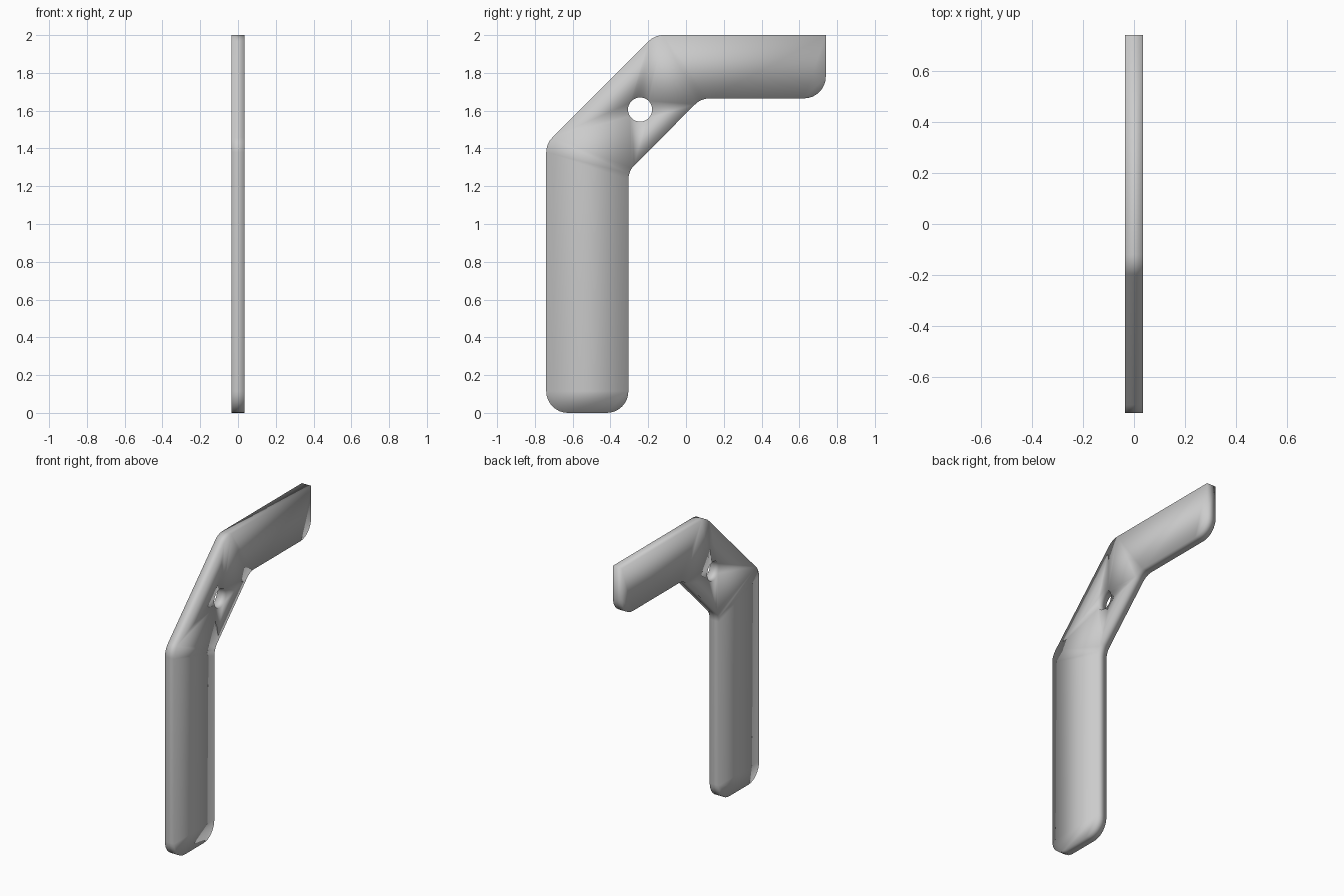
import bpy, bmesh, math
from mathutils import Vector

if "Cube" in bpy.data.objects:
    bpy.data.objects.remove(bpy.data.objects["Cube"])

HALF = 0.0345          # half the plate thickness
SEG = 8                # steps per rounded corner

# Outline corners: y, z, corner radius
corners = [(-0.74, 0, 0.115), (-0.305, 0, 0.115), (-0.305, 1.28, 0.11),
           (0.08, 1.665, 0.11), (0.74, 1.665, 0.115), (0.74, 2, 0),
           (-0.165, 2, 0.11), (-0.74, 1.425, 0.11)]


def rounded(pts):
    out = []
    for i, (y, z, r) in enumerate(pts):
        p = Vector((y, z))
        if r == 0:
            out.append(p)
            continue
        a = (Vector(pts[i - 1][:2]) - p).normalized()
        b = (Vector(pts[(i + 1) % len(pts)][:2]) - p).normalized()
        half = a.angle(b) / 2
        t = r / math.tan(half)
        c = p + (a + b).normalized() * (r / math.sin(half))
        start, end = p + a * t - c, p + b * t - c
        sweep = math.pi - 2 * half
        for k in range(SEG + 1):
            f = k / SEG
            out.append(c + (start * math.sin((1 - f) * sweep)
                            + end * math.sin(f * sweep)) / math.sin(sweep))
    return out


def add_loop(bm, pts):
    vs = [bm.verts.new((-HALF, p.x, p.y)) for p in pts]
    return [bm.edges.new((vs[i - 1], vs[i])) for i in range(len(vs))]


# Bent flat plate with one round hole
bm = bmesh.new()
edges = add_loop(bm, rounded(corners))
hole = [Vector((-0.243 + 0.064 * math.cos(a), 1.606 + 0.064 * math.sin(a)))
        for a in (math.tau * k / 32 for k in range(32))]
edges += add_loop(bm, hole)
bmesh.ops.triangle_fill(bm, edges=edges, use_beauty=True)
res = bmesh.ops.extrude_face_region(bm, geom=bm.faces[:], use_keep_orig=True)
bmesh.ops.translate(bm, vec=(2 * HALF, 0, 0),
                    verts=[g for g in res["geom"] if isinstance(g, bmesh.types.BMVert)])
bmesh.ops.recalc_face_normals(bm, faces=bm.faces[:])
for f in bm.faces:
    f.smooth = True

mesh = bpy.data.meshes.new("bent_plate")
bm.to_mesh(mesh)
bm.free()
bpy.context.collection.objects.link(bpy.data.objects.new("bent_plate", mesh))
